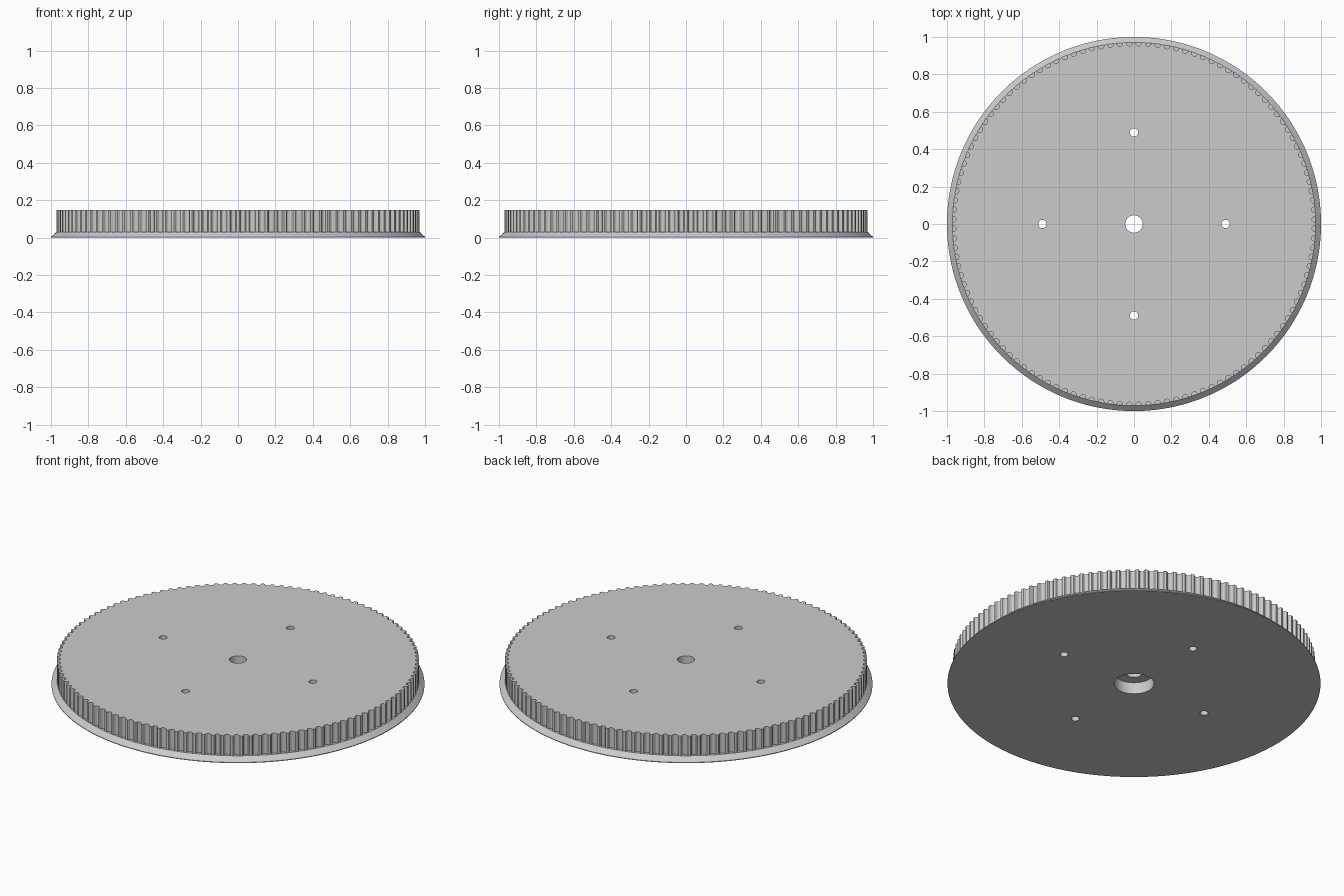
import bpy, bmesh
from math import pi, sin, cos

if "Cube" in bpy.data.objects:
    bpy.data.objects.remove(bpy.data.objects["Cube"])

TEETH = 120
RIM = 0.971          # tooth tip radius
HEIGHT = 0.147
FLANGE_TOP = 0.03

grey = bpy.data.materials.new("plain grey")
grey.use_nodes = True
grey.diffuse_color = (0.6, 0.6, 0.6, 1)
grey.node_tree.nodes["Principled BSDF"].inputs["Base Color"].default_value = (0.6, 0.6, 0.6, 1)


def polar(r, a):
    return r * cos(a), r * sin(a)


def circle(r, n, x=0, y=0):
    return [(x + r * cos(2 * pi * i / n), y + r * sin(2 * pi * i / n)) for i in range(n)]


def loft(name, layers):
    """Solid through stacked outlines: a list of (outline, z)."""
    bm = bmesh.new()
    rings = [[bm.verts.new((x, y, z)) for x, y in pts] for pts, z in layers]
    n = len(rings[0])
    for low, high in zip(rings, rings[1:]):
        for i in range(n):
            j = (i + 1) % n
            bm.faces.new((low[i], low[j], high[j], high[i]))
    bm.faces.new(rings[0][::-1])
    bm.faces.new(rings[-1])
    mesh = bpy.data.meshes.new(name)
    bm.to_mesh(mesh)
    bm.free()
    mesh.materials.append(grey)
    obj = bpy.data.objects.new(name, mesh)
    bpy.context.collection.objects.link(obj)
    return obj


# Bevelled flange at the bottom
flange = loft("flange", [(circle(1, 240), 0), (circle(1, 240), 0.004),
                         (circle(RIM, 240), FLANGE_TOP)])

# Toothed drum: rounded belt grooves, given as (half width, depth)
groove = [(0.0185, 0), (0.0155, 0.003), (0.0135, 0.010), (0.0115, 0.014), (0.005, 0.018)]
outline = []
for t in range(TEETH):
    mid = 2 * pi * (t + 0.5) / TEETH
    outline += [polar(RIM - d, mid - w / RIM) for w, d in groove]
    outline += [polar(RIM - d, mid + w / RIM) for w, d in reversed(groove)]
drum = loft("toothed_drum", [(outline, FLANGE_TOP - 0.01), (outline, HEIGHT)])

# Cutters: shaft bore, counterbore underneath, four bolt holes
cutters = [loft("bore_cutter", [(circle(0.047, 48), -0.1), (circle(0.047, 48), 0.3)]),
           loft("counterbore_cutter", [(circle(0.107, 64), -0.1), (circle(0.107, 64), 0.068)])]
for k in range(4):
    hole = circle(0.022, 32, *polar(0.49, k * pi / 2))
    cutters.append(loft("bolt_hole_cutter", [(hole, -0.1), (hole, 0.3)]))

for part in (flange, drum):
    bpy.context.view_layer.objects.active = part
    for cutter in cutters:
        mod = part.modifiers.new("hole", "BOOLEAN")
        mod.operation = "DIFFERENCE"
        mod.solver = "EXACT"
        mod.object = cutter
        bpy.ops.object.modifier_apply(modifier=mod.name)
for cutter in cutters:
    bpy.data.objects.remove(cutter)

# Smooth round walls, sharp rims and teeth
for part in (flange, drum):
    bpy.ops.object.select_all(action="DESELECT")
    part.select_set(True)
    bpy.context.view_layer.objects.active = part
    bpy.ops.object.shade_smooth_by_angle(angle=pi / 9)
